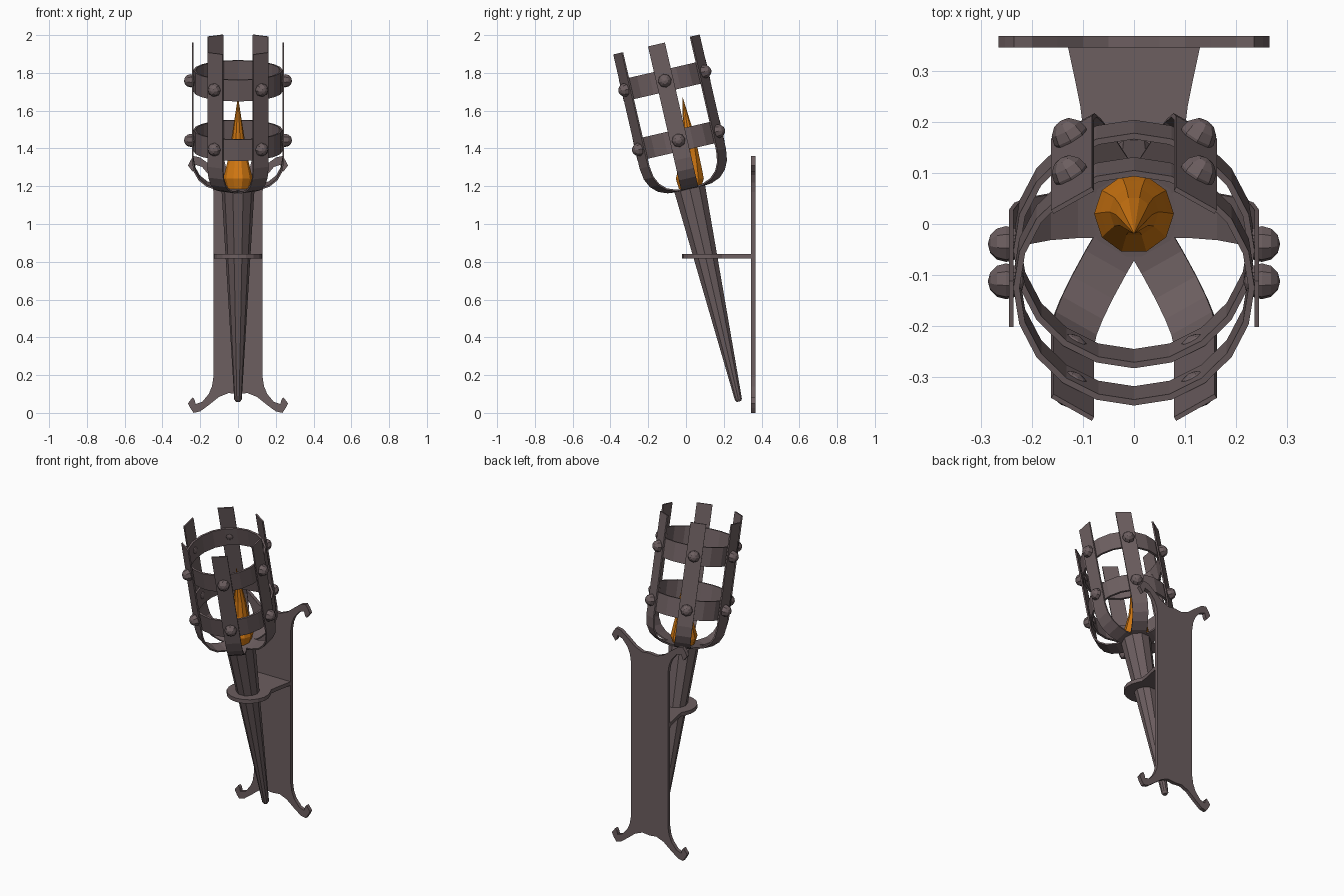
import bpy, bmesh, math
from mathutils import Matrix, Vector

if "Cube" in bpy.data.objects:
    bpy.data.objects.remove(bpy.data.objects["Cube"])

iron = bpy.data.materials.new("dark_iron")
iron.diffuse_color = (0.150, 0.112, 0.116, 1)
iron.use_nodes = True
iron.node_tree.nodes["Principled BSDF"].inputs["Base Color"].default_value = iron.diffuse_color
orange = bpy.data.materials.new("flame_orange")
orange.diffuse_color = (0.65, 0.19, 0.006, 1)
orange.use_nodes = True
orange.node_tree.nodes["Principled BSDF"].inputs["Base Color"].default_value = orange.diffuse_color

# tilted torch frame: local z runs along the handle
TILT = Matrix.Translation((0, 0.28, 0.06)) @ Matrix.Rotation(math.radians(13), 4, 'X')


def finish(name, bm, mat, matrix=None, recalc=True):
    if matrix is not None:
        bm.transform(matrix)
    if recalc:
        bmesh.ops.recalc_face_normals(bm, faces=bm.faces[:])
    me = bpy.data.meshes.new(name)
    bm.to_mesh(me)
    bm.free()
    me.materials.append(mat)
    ob = bpy.data.objects.new(name, me)
    bpy.context.collection.objects.link(ob)
    return ob


def lathe(bm, profile, sides, closed=False, phase=0.0):
    """profile: (radius, height, y offset); closed joins last to first."""
    rings = []
    for r, h, oy in profile:
        rings.append([bm.verts.new((r * math.cos(phase + 2 * math.pi * i / sides),
                                    oy + r * math.sin(phase + 2 * math.pi * i / sides), h))
                      for i in range(sides)])
    n = len(rings)
    for k in range(n if closed else n - 1):
        a, b = rings[k], rings[(k + 1) % n]
        for i in range(sides):
            j = (i + 1) % sides
            bm.faces.new((a[i], a[j], b[j], b[i]))
    if not closed:
        bm.faces.new(rings[0][::-1])
        bm.faces.new(rings[-1])


def prism(name, outline, to3d, depth):
    bm = bmesh.new()
    face = bm.faces.new([bm.verts.new(to3d(*p)) for p in outline])
    new = bmesh.ops.extrude_face_region(bm, geom=[face])['geom']
    bmesh.ops.translate(bm, vec=depth, verts=[v for v in new if isinstance(v, bmesh.types.BMVert)])
    return finish(name, bm, iron)


# tapered handle
bm = bmesh.new()
lathe(bm, [(0.012, 0, 0), (0.02, 0.012, 0), (0.088, 1.165, 0)], 10)
finish("handle", bm, iron, TILT)

# flame, leaning less than the handle
bm = bmesh.new()
lathe(bm, [(0.06, 1.185, 0.02), (0.078, 1.24, 0.02), (0.066, 1.29, 0.022), (0.048, 1.36, 0.024),
           (0.035, 1.45, 0.018), (0.018, 1.56, 0.0), (0.001, 1.67, -0.018)], 10)
finish("flame", bm, orange)

# six cage straps, curling in under the cage to the handle
path = [(0.05, 1.158), (0.11, 1.163), (0.165, 1.182), (0.205, 1.215),
        (0.23, 1.26), (0.24, 1.32), (0.24, 1.94)]
bm = bmesh.new()
for k in range(6):
    rot = Matrix.Rotation(k * math.pi / 3, 4, 'Z')
    rows = [[bm.verts.new(rot @ Vector((r, s * 0.046, w))) for s in (-1, 1)] for r, w in path]
    for a, b in zip(rows, rows[1:]):
        bm.faces.new((a[0], a[1], b[1], b[0]))
straps = finish("cage_straps", bm, iron, TILT, recalc=False)
sol = straps.modifiers.new("thickness", 'SOLIDIFY')
sol.thickness = 0.009
sol.offset = 0

# two hoops and their rivets
for name, w in (("lower", 1.419), ("upper", 1.743)):
    bm = bmesh.new()
    lathe(bm, [(0.236, w - 0.058, 0), (0.236, w + 0.058, 0),
               (0.224, w + 0.058, 0), (0.224, w - 0.058, 0)], 20, closed=True)
    finish(name + "_hoop", bm, iron, TILT)
    bm = bmesh.new()
    for k in range(6):
        m = (Matrix.Rotation(k * math.pi / 3, 4, 'Z') @ Matrix.Translation((0.25, 0, w))
             @ Matrix.Rotation(math.pi / 2, 4, 'Y'))
        bmesh.ops.create_uvsphere(bm, u_segments=8, v_segments=6, radius=0.036, matrix=m)
    finish(name + "_rivets", bm, iron, TILT)

# wall plate with curled corner hooks: one quarter outline, mirrored twice
quarter = [(0, 0.10), (0.05, 0.105), (0.10, 0.085), (0.15, 0.045), (0.20, 0.008), (0.235, 0.0),
           (0.252, 0.025), (0.265, 0.05), (0.24, 0.083), (0.23, 0.07), (0.224, 0.047),
           (0.19, 0.058), (0.155, 0.10), (0.138, 0.14), (0.13, 0.19)]
right = quarter + [(x, 1.36 - z) for x, z in reversed(quarter)]
outline = right + [(-x, z) for x, z in reversed(right) if x > 0]
prism("wall_plate", outline, lambda x, z: (x, 0.345, z), (0, 0.023, 0))

# holder shelf: round collar end, narrow neck, flared at the plate
arc = [(0.127 * math.cos(a), 0.107 + 0.127 * math.sin(a))
       for a in (math.radians(-90 + 20 * i) for i in range(7))]
half = arc + [(0.10, 0.19), (0.105, 0.23), (0.115, 0.28), (0.13, 0.35)]
shelf = half + [(-x, y) for x, y in reversed(half) if x > 0.001]
prism("holder_shelf", shelf, lambda x, y: (x, y, 0.817), (0, 0, 0.024))
